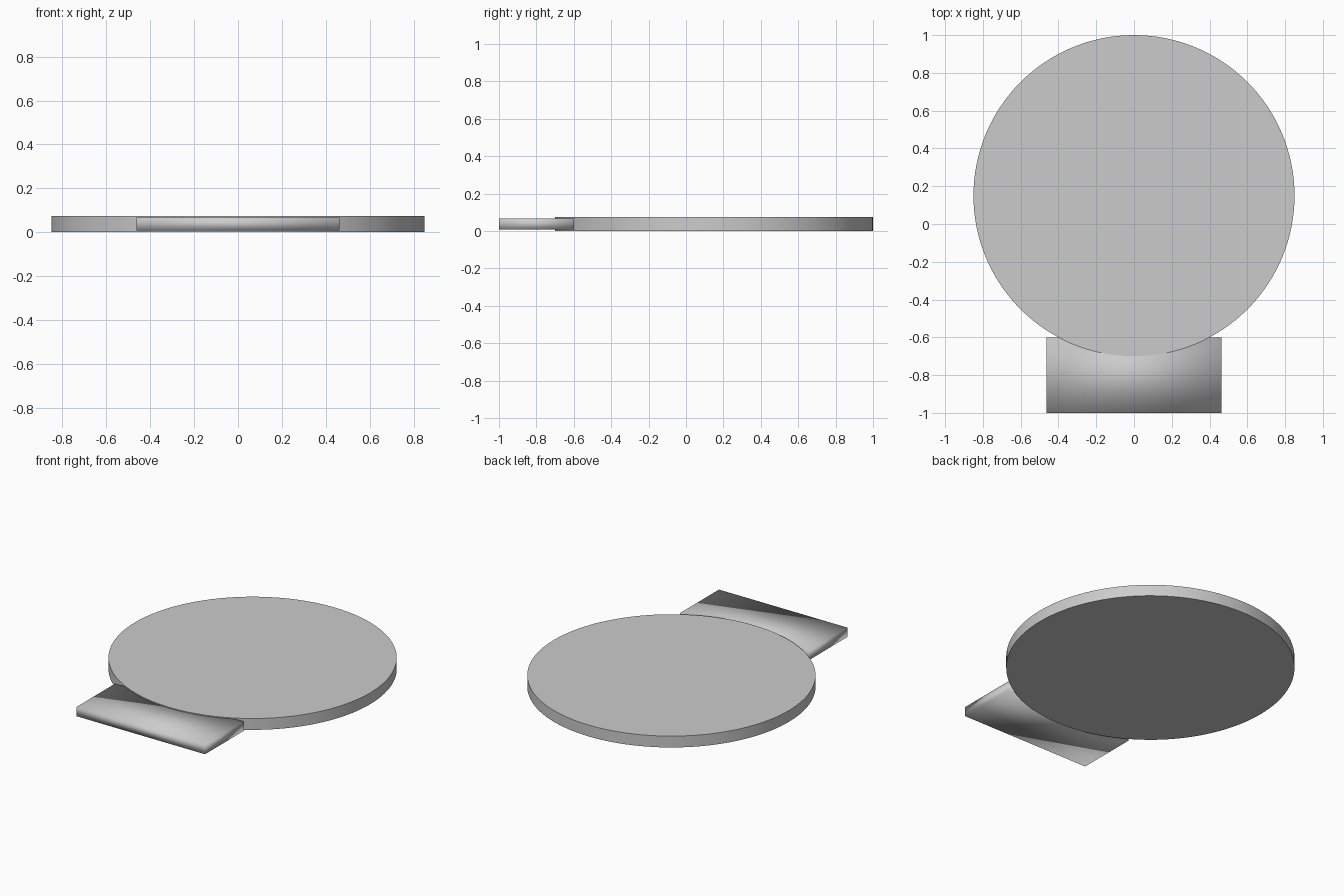
import bpy, math

if "Cube" in bpy.data.objects:
    bpy.data.objects.remove(bpy.data.objects["Cube"])

# Round plate: crisp rims, smooth side wall
bpy.ops.mesh.primitive_cylinder_add(vertices=128, radius=0.85, depth=0.074,
                                    location=(0, 0.15, 0.037))
plate = bpy.context.object
plate.name = "round_plate"
bpy.ops.object.shade_smooth_by_angle(angle=math.radians(30))

# Rectangular tab at the front, slightly thinner than the plate, fully smooth shaded
bpy.ops.mesh.primitive_cube_add(size=1, location=(0, -0.8, 0.038))
tab = bpy.context.object
tab.name = "front_tab"
tab.scale = (0.926, 0.4, 0.06)
bpy.ops.object.transform_apply(location=False, rotation=False, scale=True)
bpy.ops.object.shade_smooth()
